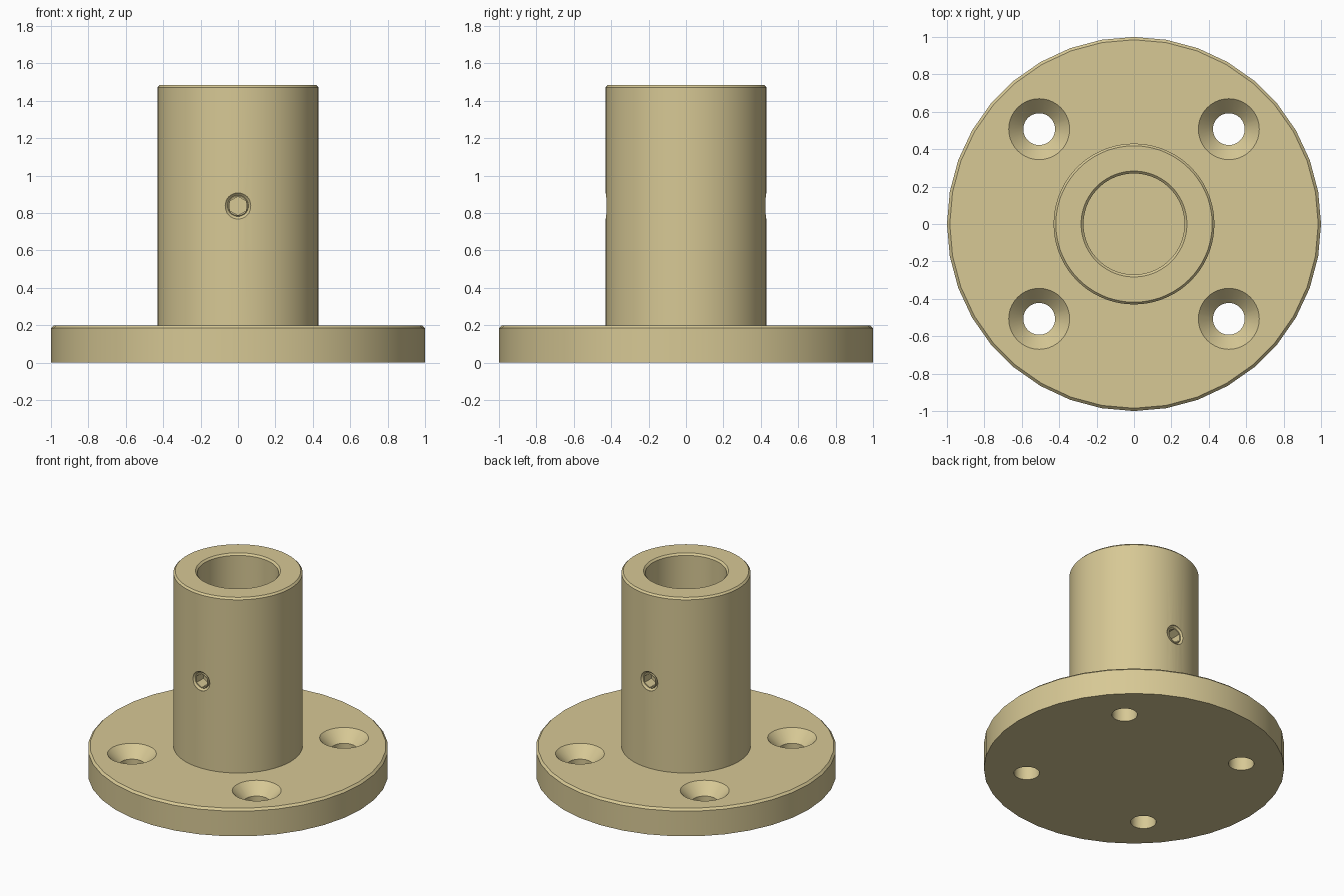
import bpy, bmesh, math
from mathutils import Matrix

if "Cube" in bpy.data.objects:
    bpy.data.objects.remove(bpy.data.objects["Cube"])

brass = bpy.data.materials.new("pale_brass")
brass.diffuse_color = (0.68, 0.58, 0.30, 1)
brass.use_nodes = True
brass.node_tree.nodes["Principled BSDF"].inputs["Base Color"].default_value = brass.diffuse_color


def lathe(name, profile, sides, closed=False, matrix=None, phase=0.0):
    """Spin (radius, height) points about z; radius 0 makes a pole, closed joins last to first."""
    bm = bmesh.new()
    rings = []
    for r, z in profile:
        if r == 0:
            rings.append([bm.verts.new((0, 0, z))] * sides)
        else:
            rings.append([bm.verts.new((r * math.cos(phase + 2 * math.pi * i / sides),
                                        r * math.sin(phase + 2 * math.pi * i / sides), z))
                          for i in range(sides)])
    pairs = list(zip(rings, rings[1:]))
    if closed:
        pairs.append((rings[-1], rings[0]))
    for a, b in pairs:
        if a[0] is a[1]:
            bm.faces.new(b)
        elif b[0] is b[1]:
            bm.faces.new(a)
        else:
            for i in range(sides):
                j = (i + 1) % sides
                bm.faces.new((a[i], a[j], b[j], b[i]))
    # poles are only used to mark flat caps
    bmesh.ops.delete(bm, geom=[v for v in bm.verts if not v.link_faces], context='VERTS')
    bmesh.ops.recalc_face_normals(bm, faces=bm.faces)
    if matrix:
        bm.transform(matrix)
    me = bpy.data.meshes.new(name)
    bm.to_mesh(me)
    bm.free()
    me.materials.append(brass)
    ob = bpy.data.objects.new(name, me)
    bpy.context.collection.objects.link(ob)
    return ob


def cut(ob, cutters):
    """Subtract the cutters, apply, and remove them."""
    bpy.context.view_layer.objects.active = ob
    for c in cutters:
        m = ob.modifiers.new("cut", 'BOOLEAN')
        m.operation, m.solver, m.object = 'DIFFERENCE', 'EXACT', c
        bpy.ops.object.modifier_apply(modifier=m.name)
        bpy.data.objects.remove(c)


def smooth(ob):
    bpy.ops.object.select_all(action='DESELECT')
    ob.select_set(True)
    bpy.context.view_layer.objects.active = ob
    bpy.ops.object.shade_smooth_by_angle(angle=math.radians(30))


# round flange with four countersunk holes
flange = lathe("flange", [(0, 0), (1, 0), (1, 0.185), (0.985, 0.2), (0, 0.2)], 36)
hole = [(0, -0.1), (0.085, -0.1), (0.085, 0.12), (0.163, 0.2), (0.163, 0.3), (0, 0.3)]
cut(flange, [lathe("hole_cutter", hole, 40, matrix=Matrix.Translation((x, y, 0)))
             for x in (-0.507, 0.507) for y in (-0.507, 0.507)])

# upright socket tube, chamfered at the rim
tube = lathe("socket_tube", [(0.43, 0.2), (0.43, 1.472), (0.418, 1.485), (0.283, 1.485),
                             (0.27, 1.472), (0.27, 0.2)], 72, closed=True)

# set screws at front and back, each in a countersunk hole
seat = [(0, 0.15), (0.056, 0.15), (0.056, 0.412), (0.07, 0.426), (0.07, 0.5), (0, 0.5)]
body = [(0, 0.275), (0.056, 0.275), (0.056, 0.416), (0.052, 0.42), (0, 0.42)]
socket = [(0, 0.34), (0.05, 0.34), (0.05, 0.5), (0, 0.5)]
screws = []
for side, turn in (("front", 90), ("back", -90)):
    m = Matrix.Translation((0, 0, 0.838)) @ Matrix.Rotation(math.radians(turn), 4, 'X')
    cut(tube, [lathe("seat_cutter", seat, 32, matrix=m)])
    screw = lathe(side + "_set_screw", body, 32, matrix=m)
    cut(screw, [lathe("hex_cutter", socket, 6, matrix=m, phase=math.pi / 6)])
    screws.append(screw)

for ob in [flange, tube] + screws:
    smooth(ob)
